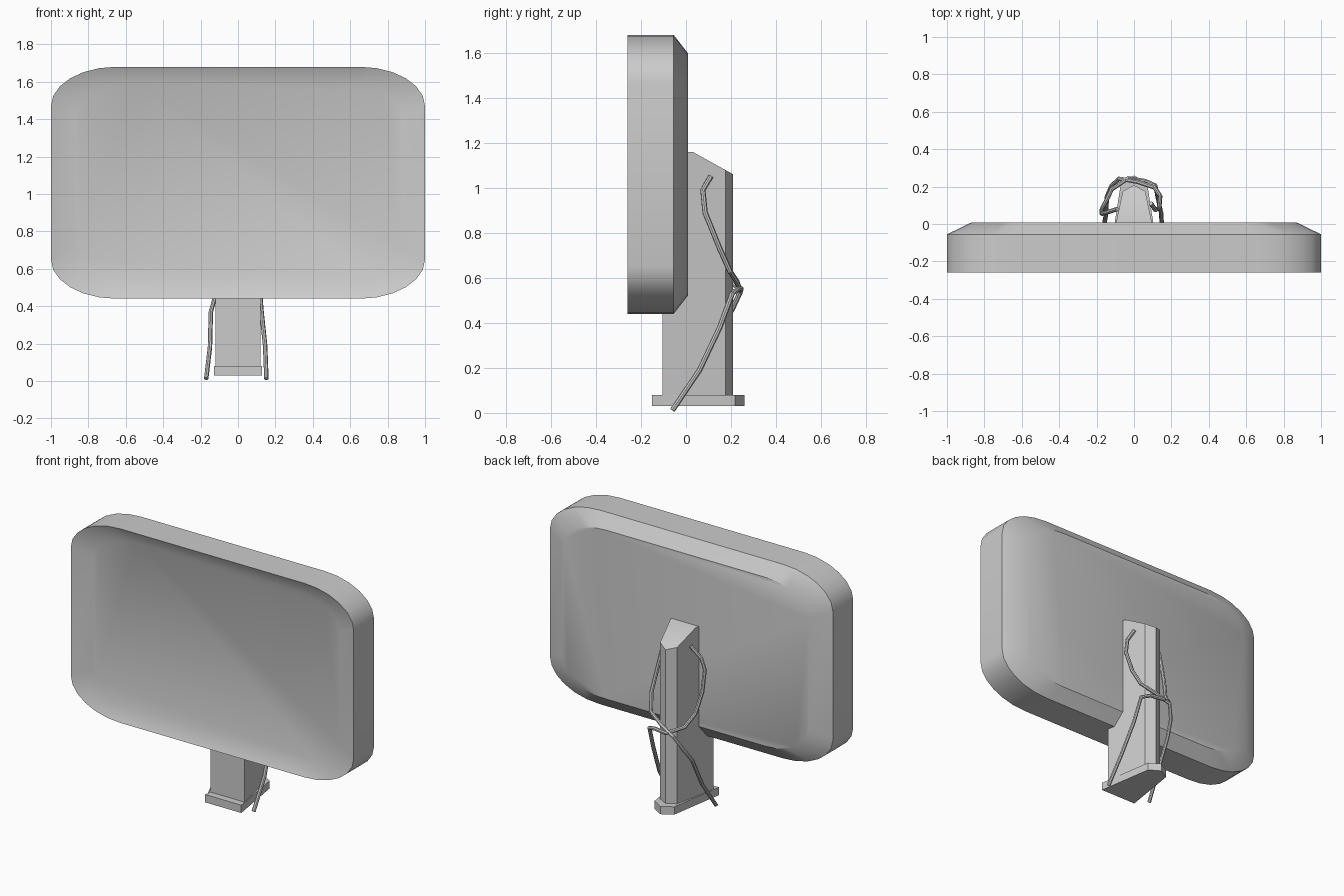
import bpy, bmesh, math

if "Cube" in bpy.data.objects:
    bpy.data.objects.remove(bpy.data.objects["Cube"])

grey = bpy.data.materials.new("light_grey")
grey.diffuse_color = (0.6, 0.6, 0.6, 1)
grey.use_nodes = True
grey.node_tree.nodes["Principled BSDF"].inputs["Base Color"].default_value = grey.diffuse_color


def finish(bm, name):
    bmesh.ops.recalc_face_normals(bm, faces=bm.faces)
    me = bpy.data.meshes.new(name)
    bm.to_mesh(me)
    bm.free()
    ob = bpy.data.objects.new(name, me)
    bpy.context.collection.objects.link(ob)
    me.materials.append(grey)
    bpy.ops.object.select_all(action='DESELECT')
    ob.select_set(True)
    bpy.context.view_layer.objects.active = ob
    bpy.ops.object.shade_smooth_by_angle(angle=math.radians(30))
    return ob


def loft(bm, rings):
    loops = [[bm.verts.new(p) for p in r] for r in rings]
    n = len(loops[0])
    for a, b in zip(loops, loops[1:]):
        for i in range(n):
            j = (i + 1) % n
            bm.faces.new((a[i], a[j], b[j], b[i]))
    bm.faces.new(loops[0])
    bm.faces.new(loops[-1])


# Screen: rounded outline with a shallow dished front and a chamfered back
def screen_ring(y, k):
    pts = []
    for q, (sx, sz) in enumerate([(1, 1), (-1, 1), (-1, -1), (1, -1)]):
        for i in range(7):
            t = math.pi / 2 * (q + i / 6)
            x = sx * 0.65 + 0.35 * math.cos(t)
            z = sz * 0.41 + 0.21 * math.sin(t)
            pts.append((x * k, y, 1.06 + z * k))
    return pts


bm = bmesh.new()
loft(bm, [screen_ring(y, k) for y, k in
          [(-0.22, 0.87), (-0.26, 1), (-0.055, 1), (0.008, 0.87)]])
finish(bm, "screen")


# Five-sided prism with a pointed back
def prism(name, front, wf, side, wb, tip, z0, z1):
    prof = [(-wf, front), (wf, front), (wb, side), (0, tip), (-wb, side)]
    bm = bmesh.new()
    loft(bm, [[(x, y, z) for x, y in prof] for z in (z0, z1)])
    return bm


# Stand pillar with sloped top
bm = prism("pillar", -0.105, 0.12, 0.175, 0.06, 0.208, 0.06, 1.16)
bmesh.ops.bisect_plane(bm, geom=bm.verts[:] + bm.edges[:] + bm.faces[:],
                       plane_co=(0, 0.03, 1.16), plane_no=(0, 0.1, 0.18),
                       clear_outer=True)
bmesh.ops.holes_fill(bm, edges=[e for e in bm.edges if e.is_boundary])
finish(bm, "pillar")

# Foot plate
finish(prism("foot", -0.15, 0.128, 0.218, 0.07, 0.26, 0.03, 0.08), "foot")


# Cables crossing behind the pillar
def cable(name, pts):
    cu = bpy.data.curves.new(name, 'CURVE')
    cu.dimensions = '3D'
    cu.bevel_depth = 0.012
    cu.bevel_resolution = 2
    cu.use_fill_caps = True
    sp = cu.splines.new('POLY')
    sp.points.add(len(pts) - 1)
    for p, c in zip(sp.points, pts):
        p.co = (*c, 1)
    tmp = bpy.data.objects.new(name + "_path", cu)
    bpy.context.collection.objects.link(tmp)
    bpy.context.view_layer.update()
    me = bpy.data.meshes.new_from_object(
        tmp.evaluated_get(bpy.context.evaluated_depsgraph_get()))
    bpy.data.objects.remove(tmp)
    bm = bmesh.new()
    bm.from_mesh(me)
    finish(bm, name)


cable("right_cable", [
    (0.09, 0.11, 1.05), (0.115, 0.075, 0.99), (0.135, 0.085, 0.89),
    (0.14, 0.15, 0.73), (0.11, 0.195, 0.63), (0.02, 0.225, 0.585),
    (-0.08, 0.242, 0.54), (-0.12, 0.205, 0.46), (-0.145, 0.145, 0.37),
    (-0.15, 0.05, 0.18), (-0.17, -0.06, 0.012)])
cable("left_cable", [
    (-0.09, 0.08, 1.06), (-0.15, 0.06, 0.99), (-0.172, 0.055, 0.92),
    (-0.172, 0.08, 0.79), (-0.15, 0.12, 0.66), (-0.12, 0.185, 0.59),
    (-0.03, 0.245, 0.55), (0.06, 0.23, 0.55), (0.115, 0.205, 0.53),
    (0.125, 0.15, 0.38), (0.145, 0.06, 0.19), (0.152, -0.06, 0.012)])
